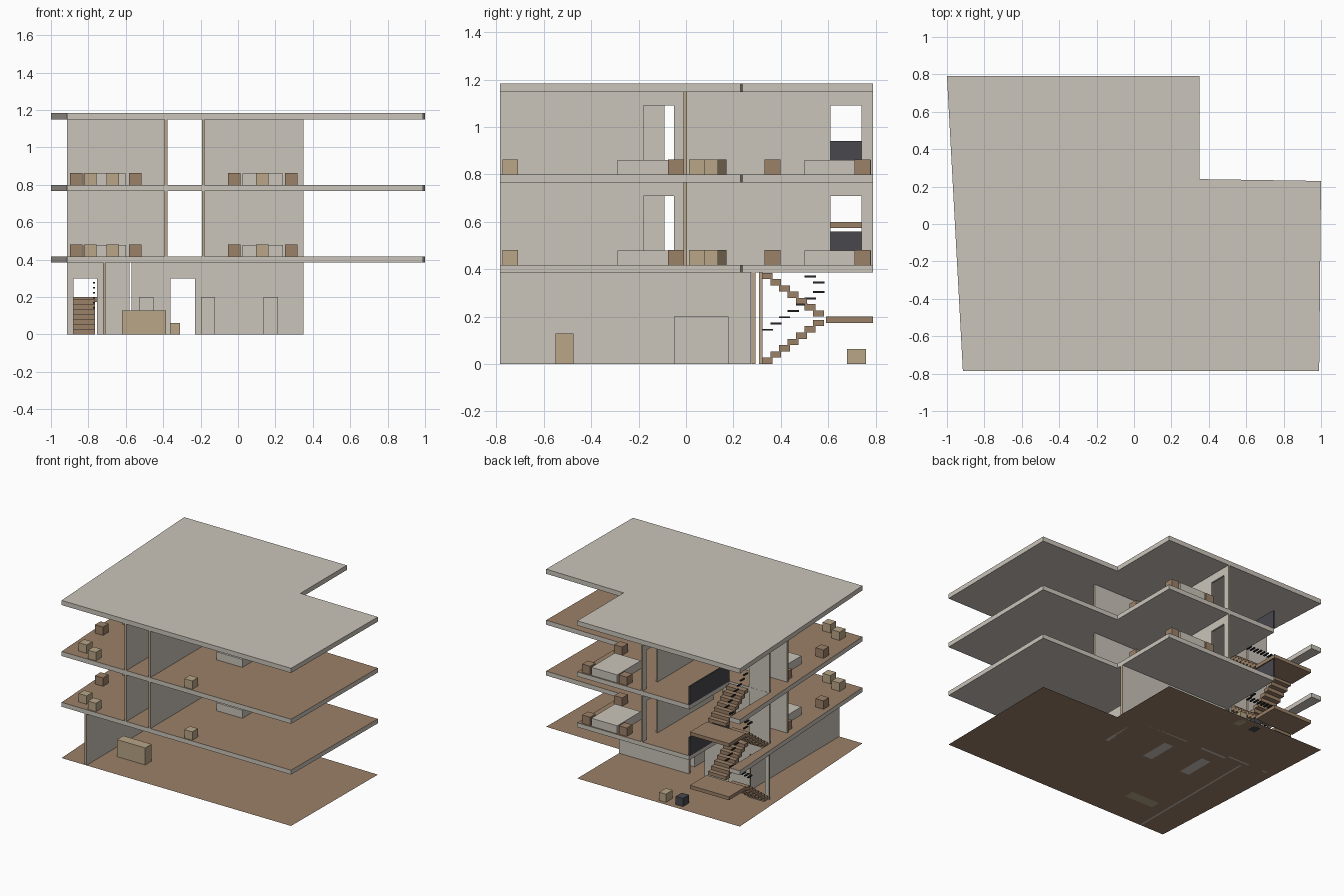
import bpy, bmesh
from mathutils import Vector

cube = bpy.data.objects.get("Cube")
if cube:
    bpy.data.objects.remove(cube, do_unlink=True)


def material(name, r, g, b):
    m = bpy.data.materials.new(name)
    m.use_nodes = True
    m.diffuse_color = (r, g, b, 1)
    m.node_tree.nodes["Principled BSDF"].inputs["Base Color"].default_value = (r, g, b, 1)
    return m


CREAM = material("cream_plaster", .59, .55, .49)
TAN = material("tan_wood", .48, .38, .245)
BROWN = material("brown_wood", .33, .22, .14)
UMBER = material("dark_brown", .147, .107, .072)
DARK = material("dark_grey", .065, .065, .076)
BLACK = material("black_metal", .02, .02, .02)


def finish(name, bm, mats):
    me = bpy.data.meshes.new(name)
    bm.to_mesh(me)
    bm.free()
    for m in mats:
        me.materials.append(m)
    ob = bpy.data.objects.new(name, me)
    bpy.context.collection.objects.link(ob)
    return ob


def add_block(bm, x, y, z):
    """Add a box given (min, max) pairs on each axis."""
    verts = bmesh.ops.create_cube(bm, size=1)["verts"]
    for v in verts:
        v.co = Vector([(a + b) / 2 + c * (b - a) for (a, b), c in zip((x, y, z), v.co)])


def box(name, x, y, z, mat):
    bm = bmesh.new()
    add_block(bm, x, y, z)
    return finish(name, bm, [mat])


def wall(name, axis, pos, start, end, z, doors=(), thick=.014, door_h=.29):
    """Straight wall along an axis with door gaps; its narrow ends are wood."""
    bm = bmesh.new()
    side = (pos - thick / 2, pos + thick / 2)

    def piece(a, b, height):
        if axis == 0:
            add_block(bm, (a, b), side, height)
        else:
            add_block(bm, side, (a, b), height)

    at = start
    for d0, d1 in doors:
        piece(at, d0, z)
        piece(d0, d1, (z[0] + door_h, z[1]))
        at = d1
    piece(at, end, z)
    bm.normal_update()
    for f in bm.faces:
        f.material_index = int(abs(f.normal[axis]) > .5)
    return finish(name, bm, [CREAM, TAN])


def slab(name, outline, z0, z1, mats):
    """Extrude an outline; upward faces take the second material."""
    bm = bmesh.new()
    face = bm.faces.new([bm.verts.new((x, y, z0)) for x, y in outline])
    if z1 > z0:
        top = bmesh.ops.extrude_face_region(bm, geom=[face])["geom"]
        for v in top:
            if isinstance(v, bmesh.types.BMVert):
                v.co.z = z1
    bmesh.ops.recalc_face_normals(bm, faces=bm.faces)
    bm.normal_update()
    for f in bm.faces:
        f.material_index = int(f.normal.z > .5) if z1 > z0 else 1
    return finish(name, bm, mats)


# Ground, floors and roof
FRONT = [(-.915, -.785), (.99, -.785), (1, .23), (.35, .24), (.35, .79)]
WELL = [(-.58, .79), (-.58, .32), (-.915, .32), (-.915, .79)]
BACK = [(-1, .79)]
slab("ground_floor", FRONT + BACK, 0, 0, [BROWN, BROWN])
slab("first_floor_slab", FRONT + WELL + BACK, .385, .418, [CREAM, BROWN])
slab("second_floor_slab", FRONT + WELL + BACK, .766, .80, [CREAM, BROWN])
slab("roof_slab", FRONT + BACK, 1.148, 1.183, [CREAM, CREAM])

# Ground storey walls and fittings
LOW = (0, .385)
wall("lobby_side_wall", 1, -.716, -.785, .275, LOW)
wall("lobby_back_wall", 0, .285, -.57, .35, LOW, [(-.36, -.23)], .018, .3)
wall("stair_door_wall", 0, .315, -.915, -.58, LOW, [(-.88, -.755)], .014, .3)
box("reception_desk", (-.62, -.385), (-.55, -.475), (0, .128), TAN)
for i, x in enumerate((-.49, -.16, .175)):
    box(f"lobby_unit_{i + 1}", (x - .038, x + .038), (-.05, .18), (0, .2), CREAM)
box("yard_box_tan", (-.365, -.31), (.68, .76), (0, .062), TAN)
box("yard_box_dark", (-.5, -.44), (.68, .75), (0, .062), DARK)


def cabinet(name, x, y, z, mat):
    box(name, (x - .033, x + .033), (y - .033, y + .033), (z, z + .063), mat)


# Upper storeys: walls and furniture
for label, z, top in (("first", .418, .766), ("second", .80, 1.148)):
    span = (z, top)
    wall(label + "_corridor_wall_left", 1, -.185, -.785, .79, span,
         [(-.18, -.05), (.61, .74)])
    wall(label + "_corridor_wall_right", 1, -.385, -.785, .107, span, [(-.09, .04)])
    wall(label + "_cross_wall_left", 0, -.003, -.178, .35, span)
    wall(label + "_cross_wall_right", 0, .1, -.915, -.392, span)
    wall(label + "_stair_wall", 0, .312, -.915, -.745, span)
    box(label + "_stair_guard", (-.585, -.575), (.32, .79), (z, z + .14), DARK)

    bed_z = (z, z + .06)
    box(label + "_front_bed", (.025, .24), (-.29, -.012), bed_z, CREAM)
    box(label + "_back_bed", (.025, .24), (.5, .78), bed_z, CREAM)
    box(label + "_right_bed", (-.825, -.6), (-.19, .09), bed_z, CREAM)
    for name, x, y in (("front_nightstand_a", -.02, -.043), ("front_nightstand_b", .284, -.043),
                       ("back_nightstand_a", -.02, .745), ("back_nightstand_b", .284, .745),
                       ("right_nightstand_a", -.865, .058), ("right_nightstand_b", -.55, .058),
                       ("back_stool", .284, .365), ("right_stool", -.865, -.38)):
        cabinet(f"{label}_{name}", x, y, z, BROWN)
    for name, x, y in (("front_chair", .13, -.742), ("right_chair_a", -.67, -.742),
                       ("right_chair_b", -.79, -.68), ("back_chair_a", .1, .045),
                       ("back_chair_b", .02, .102)):
        cabinet(f"{label}_{name}", x, y, z, TAN)
    cabinet(label + "_back_chair_c", -.1, .137, z, UMBER)

# Stairs: two flights, a half landing and stepped handrails for each storey
STEPS, PITCH, RISE = 7, .036, .0265
LOWER, UPPER = (-.905, -.765), (-.74, -.59)
for label, z in (("lower", 0), ("upper", .4)):
    stairs, rails = bmesh.new(), bmesh.new()
    for i in range(STEPS):
        y_up = .32 + i * PITCH
        y_back = .32 + (STEPS - 1 - i) * PITCH
        for xs, y, base in ((LOWER, y_up, z + i * RISE),
                            (UPPER, y_back, z + .199 + i * RISE)):
            add_block(stairs, xs, (y, y + PITCH + .01), (base, base + RISE))
            rail_x = -.77 if xs is LOWER else -.735
            add_block(rails, (rail_x - .006, rail_x + .006), (y, y + .048),
                      (base + .14, base + .148))
    add_block(stairs, (-.91, -.585), (.59, .79), (z + .173, z + .199))
    finish(label + "_staircase", stairs, [BROWN])
    finish(label + "_handrails", rails, [BLACK])
